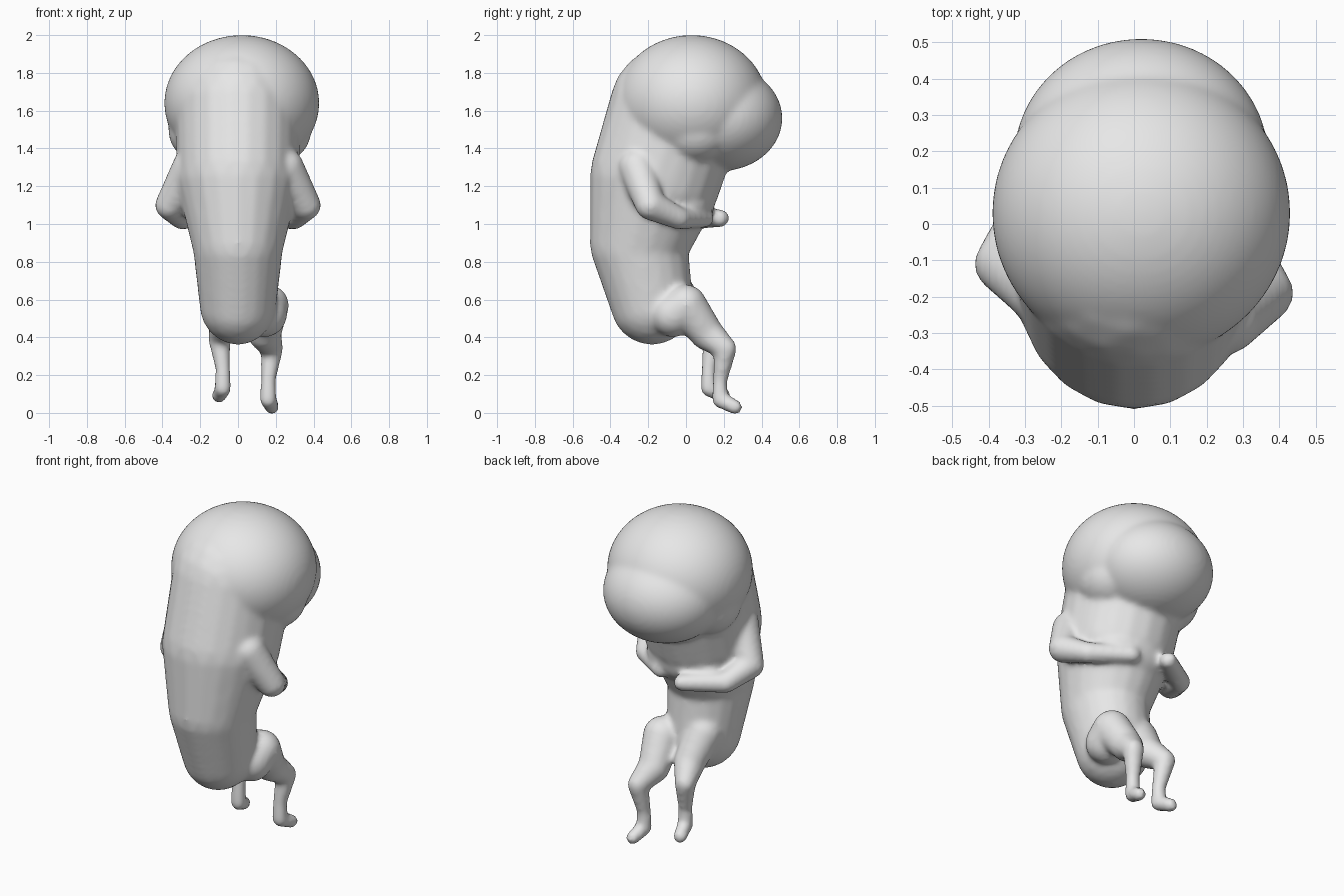
import bpy, bmesh
from mathutils import Matrix, Vector

cube = bpy.data.objects.get("Cube")
if cube:
    bpy.data.objects.remove(cube)

skin = bpy.data.materials.new("soft_grey")
skin.use_nodes = True
grey = (0.8, 0.8, 0.8, 1)
skin.diffuse_color = grey
skin.node_tree.nodes["Principled BSDF"].inputs["Base Color"].default_value = grey

flesh = bmesh.new()


def add_ball(centre, radii, detail=3):
    """Add an ellipsoid of flesh."""
    placement = Matrix.Translation(centre) @ Matrix.Diagonal(radii).to_4x4()
    bmesh.ops.create_icosphere(flesh, subdivisions=detail, radius=1, matrix=placement)


def add_limb(joints, side=1, shift=(0, 0, 0), width=1, steps=8):
    """Run tapering balls between joints, each given as x, y, z and radius."""
    mirror = Matrix.Diagonal((side, 1, 1))
    for start, end in zip(joints, joints[1:]):
        for step in range(steps + 1):
            joint = Vector(start).lerp(Vector(end), step / steps)
            centre = mirror @ joint.to_3d() + Vector(shift)
            radius = joint.w
            add_ball(centre, Vector((radius * width, radius, radius)))


# Curved trunk, from the rump up to the nape
rump = (0, -0.18, 0.58, 0.22)
waist = (0, -0.25, 0.9, 0.26)
chest = (0, -0.16, 1.25, 0.35)
nape = (0, -0.05, 1.6, 0.36)
add_limb([rump, waist, chest, nape], width=0.93, steps=12)

# Breast behind the folded forearms
add_ball(Vector((0, 0, 1.1)), Vector((0.25, 0.15, 0.15)))

# Large head with a low, forward face
add_ball(Vector((0.02, 0.03, 1.64)), Vector((0.41, 0.4, 0.36)), detail=5)
add_ball(Vector((0.02, 0.18, 1.56)), Vector((0.35, 0.33, 0.28)), detail=5)

shoulder = (0.25, -0.22, 1.3, 0.1)
elbow = (0.36, -0.15, 1.1, 0.08)
wrist = (0.3, 0, 1.03, 0.06)
hand = (0.1, 0.14, 1.03, 0.05)

hip = (0.1, -0.1, 0.55, 0.12)
belly_fold = (0.12, -0.03, 0.6, 0.11)
thigh = (0.1, 0.08, 0.45, 0.09)
knee = (0.14, 0.18, 0.37, 0.06)
ankle = (0.12, 0.15, 0.2, 0.04)
heel = (0.12, 0.15, 0.1, 0.045)
toe = (0.14, 0.23, 0.06, 0.04)

for side in (1, -1):
    # Rounded cheek
    add_ball(Vector((0.2 * side + 0.01, 0.05, 1.5)), Vector((0.18, 0.2, 0.18)))
    # Folded arm, one held further forward than the other
    add_limb([shoulder, elbow, wrist, hand], side, shift=(0, -0.04 * side, 0))
    # Bent leg, one hanging lower than the other
    add_limb([hip, belly_fold, thigh, knee, ankle, heel, toe], side,
             shift=(0.04, 0.03 * side, -0.03 * side))

mesh = bpy.data.meshes.new("curled_body")
flesh.to_mesh(mesh)
flesh.free()
mesh.materials.append(skin)
body = bpy.data.objects.new("curled_body", mesh)
bpy.context.collection.objects.link(body)

# Fuse everything into one soft, smooth skin
fuse = body.modifiers.new("fuse", 'REMESH')
fuse.mode = 'VOXEL'
fuse.voxel_size = 0.015
fuse.use_smooth_shade = True
soften = body.modifiers.new("soften", 'SMOOTH')
soften.factor = 0.5
soften.iterations = 10
